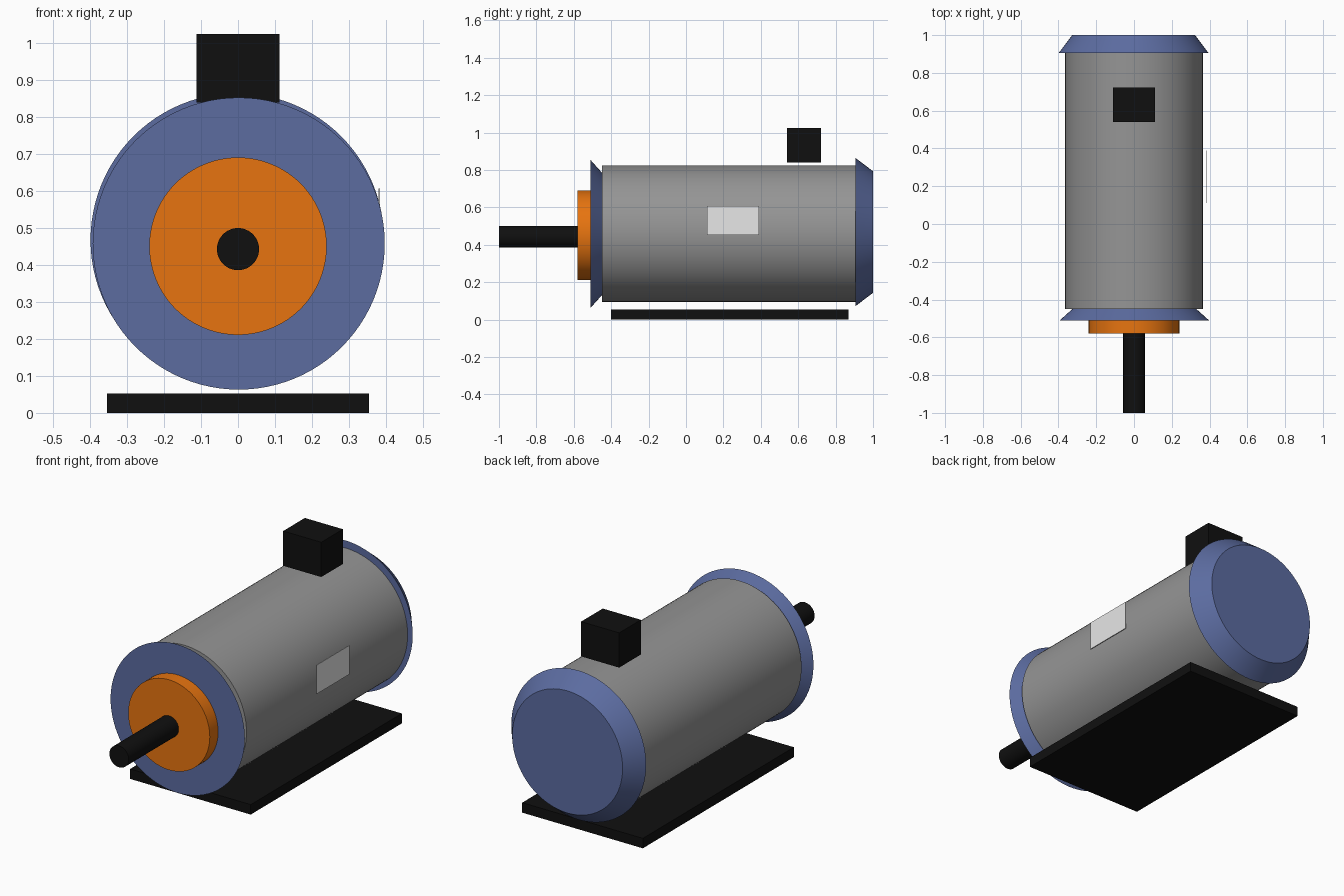
import bpy
import math

if "Cube" in bpy.data.objects:
    bpy.data.objects.remove(bpy.data.objects["Cube"])


def material(name, rgb):
    m = bpy.data.materials.new(name)
    m.diffuse_color = (*rgb, 1.0)
    m.use_nodes = True
    m.node_tree.nodes["Principled BSDF"].inputs["Base Color"].default_value = m.diffuse_color
    return m


BLACK = material("black", (0.005, 0.005, 0.005))
GREY = material("mid grey", (0.30, 0.30, 0.30))
BLUE = material("slate blue", (0.106, 0.149, 0.353))
ORANGE = material("orange", (0.80, 0.175, 0.005))
SILVER = material("light grey", (0.80, 0.80, 0.80))


def drum(name, y0, y1, r0, r1, z, mat, x=0.0, sides=96):
    """Round part along y, radius r0 at y0 (front) and r1 at y1 (back)."""
    bpy.ops.mesh.primitive_cone_add(
        vertices=sides, radius1=r0, radius2=r1, depth=y1 - y0,
        location=(x, (y0 + y1) / 2, z), rotation=(-math.pi / 2, 0, 0))
    ob = bpy.context.object
    ob.name = name
    ob.data.materials.append(mat)
    bpy.ops.object.shade_smooth_by_angle(angle=math.radians(30))
    return ob


def block(name, x, y, z, mat):
    """Box given by its (min, max) range on each axis."""
    bpy.ops.mesh.primitive_cube_add(
        size=1, location=[(a + b) / 2 for a, b in (x, y, z)])
    ob = bpy.context.object
    ob.name = name
    ob.scale = [b - a for a, b in (x, y, z)]
    bpy.ops.object.transform_apply(location=False, rotation=False, scale=True)
    ob.data.materials.append(mat)
    return ob


# Motor housing and its two flared end caps
drum("housing", -0.45, 0.91, 0.365, 0.365, 0.460, GREY)
drum("front_cap", -0.51, -0.45, 0.395, 0.328, 0.458, BLUE, x=0.002)
drum("rear_cap", 0.905, 1.0, 0.397, 0.325, 0.468, BLUE, x=-0.002)

# Bearing flange and output shaft
drum("bearing_flange", -0.58, -0.51, 0.24, 0.24, 0.451, ORANGE)
drum("shaft", -1.0, -0.58, 0.057, 0.057, 0.443, BLACK, sides=48)

# Base plate, terminal box and rating plate
block("base_plate", (-0.355, 0.355), (-0.40, 0.87), (0.0, 0.053), BLACK)
block("terminal_box", (-0.112, 0.112), (0.54, 0.722), (0.84, 1.025), BLACK)
block("rating_plate", (0.380, 0.384), (0.112, 0.39), (0.453, 0.607), SILVER)
